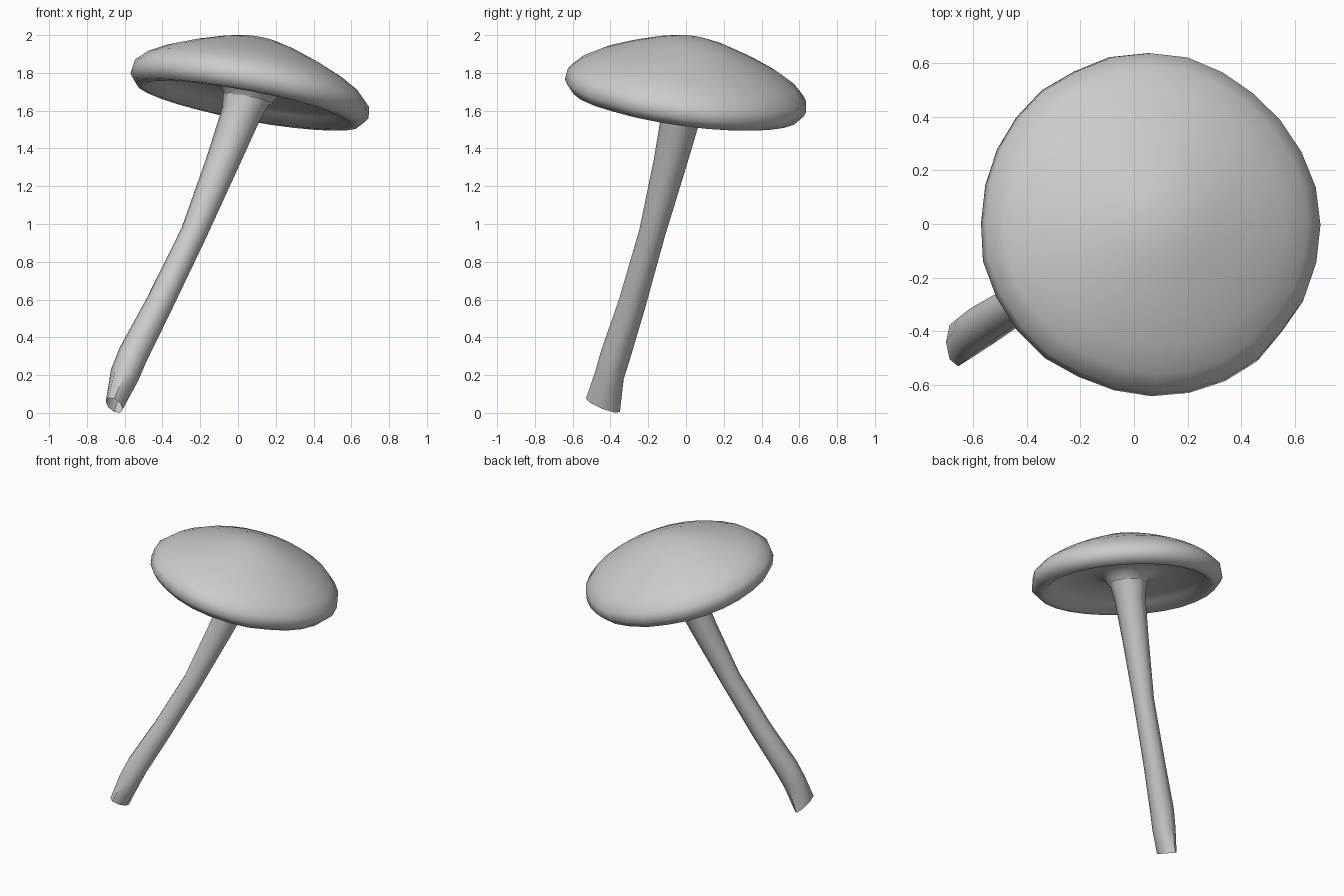
import bpy, bmesh, math, random
from mathutils import Vector

if "Cube" in bpy.data.objects:
    bpy.data.objects.remove(bpy.data.objects["Cube"])

random.seed(4)


def build(name, rings, start=None, angle=60):
    """Skin a list of equal-length vertex rings; an optional start point closes it."""
    bm = bmesh.new()
    loops = [[bm.verts.new(p) for p in ring] for ring in rings]
    n = len(loops[0])
    for a, b in zip(loops, loops[1:]):
        for i in range(n):
            j = (i + 1) % n
            bm.faces.new((a[i], a[j], b[j], b[i]))
    if start is not None:
        v = bm.verts.new(start)
        for i in range(n):
            bm.faces.new((loops[0][i], loops[0][(i + 1) % n], v))
    bmesh.ops.recalc_face_normals(bm, faces=bm.faces[:])
    mesh = bpy.data.meshes.new(name)
    bm.to_mesh(mesh)
    bm.free()
    obj = bpy.data.objects.new(name, mesh)
    bpy.context.collection.objects.link(obj)
    bpy.ops.object.select_all(action='DESELECT')
    obj.select_set(True)
    bpy.context.view_layer.objects.active = obj
    bpy.ops.object.shade_smooth_by_angle(angle=math.radians(angle))
    return obj


# Cap: dome, rounded rim, hollow underside and flare down to the stem
centre = Vector((0.062, 0.0, 1.708))
tilt = Vector((0, 0, 1)).rotation_difference(Vector((0.19, 0.14, 1)))
profile = [(0.10, 0.277), (0.20, 0.252), (0.35, 0.20), (0.48, 0.145),
           (0.575, 0.09), (0.635, 0.03), (0.643, -0.03), (0.60, -0.08),
           (0.555, -0.08), (0.50, -0.03), (0.38, 0.01), (0.24, 0.02),
           (0.16, 0.0), (0.125, -0.05)]
SIDES = 28
wobble = [random.uniform(-0.009, 0.006) for _ in range(SIDES)]
wobble[0] = wobble[1] = 0.003
cap_rings = []
for r, h in profile:
    ring = []
    for i in range(SIDES):
        a = math.tau * i / SIDES
        rr = r + wobble[i] * (r / 0.64) ** 3
        ring.append(centre + tilt @ Vector((rr * math.cos(a), rr * math.sin(a), h)))
    cap_rings.append(ring)
build("mushroom_cap", cap_rings, start=centre + tilt @ Vector((0, 0, 0.286)))

# Stem: slightly bent eight-sided tube, (x, y, z, radius) from foot to cap
path = [(-0.60, -0.405, 0.20, 0.078), (-0.555, -0.372, 0.31, 0.080),
        (-0.415, -0.285, 0.58, 0.073), (-0.235, -0.18, 0.95, 0.070),
        (-0.085, -0.085, 1.32, 0.088), (0.015, -0.025, 1.58, 0.105),
        (0.05, -0.002, 1.69, 0.13)]
points = [Vector(p[:3]) for p in path]
circle = [(math.cos(math.tau * i / 8), math.sin(math.tau * i / 8)) for i in range(8)]

# broken, open foot: narrow oval ring sloping up towards the front
stem_rings = [[Vector((-0.655 + 0.045 * c, -0.44 + 0.09 * s, 0.04 - 0.02 * c - 0.035 * s))
               for c, s in circle]]
for k, p in enumerate(points):
    axis = points[min(k + 1, len(points) - 1)] - points[max(k - 1, 0)]
    turn = Vector((0, 0, 1)).rotation_difference(axis.normalized())
    stem_rings.append([p + turn @ Vector((path[k][3] * c, path[k][3] * s, 0)) for c, s in circle])
build("mushroom_stem", stem_rings, angle=50)
